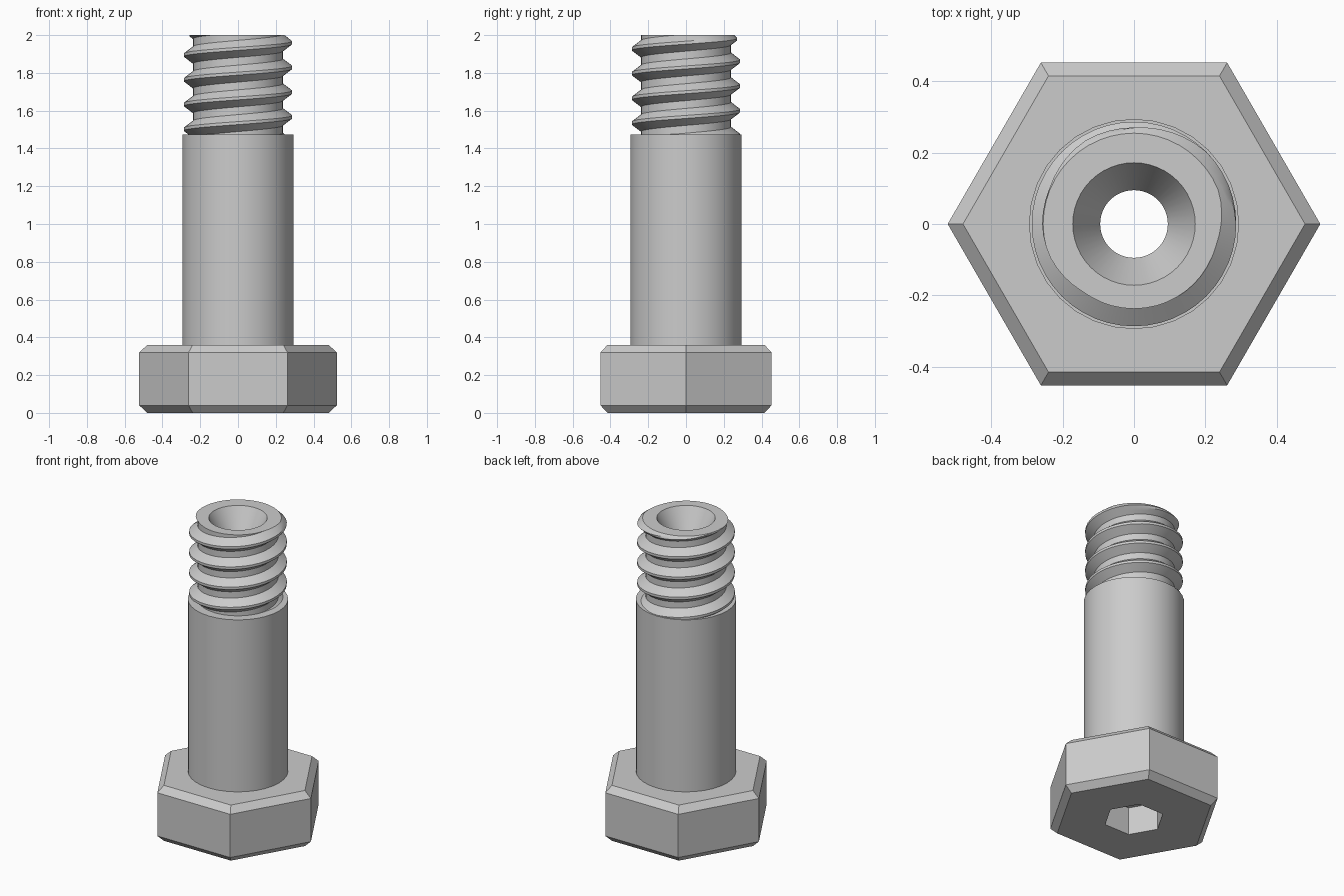
import bpy, bmesh, math

cube = bpy.data.objects.get("Cube")
if cube:
    bpy.data.objects.remove(cube)

# One plain steel colour
steel = bpy.data.materials.new("grey steel")
steel.use_nodes = True
COLOUR = (0.6, 0.6, 0.6, 1)
steel.diffuse_color = COLOUR
steel.node_tree.nodes["Principled BSDF"].inputs["Base Color"].default_value = COLOUR

SIDES = 48
BORE, SINK = 0.095, 0.172
SHOULDER, TOP = 1.475, 2.0


def polar(r, a, z):
    return (r * math.cos(a), r * math.sin(a), z)


def finish(bm, name):
    bmesh.ops.remove_doubles(bm, verts=bm.verts, dist=1e-5)
    mesh = bpy.data.meshes.new(name)
    bm.to_mesh(mesh)
    bm.free()
    mesh.materials.append(steel)
    obj = bpy.data.objects.new(name, mesh)
    bpy.context.collection.objects.link(obj)
    bpy.ops.object.select_all(action='DESELECT')
    obj.select_set(True)
    bpy.context.view_layer.objects.active = obj
    bpy.ops.object.shade_smooth_by_angle(angle=math.radians(25))
    return obj


def lathe(name, profile, sides):
    """Revolve (radius, height) points around the z axis."""
    bm = bmesh.new()
    rings = [[bm.verts.new(polar(r, math.tau * j / sides, z)) for j in range(sides)]
             for r, z in profile]
    for low, high in zip(rings, rings[1:]):
        for j in range(sides):
            k = (j + 1) % sides
            bm.faces.new((low[j], low[k], high[k], high[j]))
    return finish(bm, name)


# Chamfered hexagonal head with a hexagonal socket underneath
lathe("hex_head", [(0.18, 0.18), (0.18, 0), (0.48, 0), (0.523, 0.04),
                   (0.523, 0.32), (0.48, 0.36), (0.25, 0.36)], 6)

# Plain shank with a shoulder below the thread
lathe("shank", [(0.295, 0.34), (0.295, SHOULDER), (0.22, SHOULDER)], 32)

# Countersunk through bore, ending in the socket floor
lathe("bore", [(SINK, TOP), (BORE, 1.86), (BORE, 0.18), (0.2, 0.18)], SIDES)

# Helical thread: trapezoid profile, trimmed flat at both ends
PITCH, START = 0.131, 1.96
CREST, ROOT = 0.287, 0.238
FLAT, FOOT = 0.008, 0.045
OFFSETS = (-FOOT, -0.03, -0.02, -FLAT, FLAT, 0.02, 0.03, FOOT)


def thread_radius(offset, z):
    t = min(max((abs(offset) - FLAT) / (FOOT - FLAT), 0), 1)
    return min(CREST + (ROOT - CREST) * t, 0.255 + TOP - z)  # end chamfer


def thread_column(j, turn_shift=0):
    a = math.tau * j / SIDES
    points = []
    for turn in range(-6 + turn_shift, 4 + turn_shift):
        crest = START + PITCH * (turn + j / SIDES)
        for off in OFFSETS:
            z = min(max(crest + off, SHOULDER), TOP)
            # wrap to the nearest crest after trimming
            rel = (z - crest + PITCH / 2) % PITCH - PITCH / 2
            points.append(polar(thread_radius(rel, z), a, z))
    return points


bm = bmesh.new()
columns = [[bm.verts.new(p) for p in thread_column(j)] for j in range(SIDES + 1)]
for j in range(SIDES):
    left, right = columns[j], columns[j + 1]
    for i in range(len(left) - 1):
        if left[i + 1].co.z - left[i].co.z > 1e-6 or right[i + 1].co.z - right[i].co.z > 1e-6:
            bm.faces.new((left[i], right[i], right[i + 1], left[i + 1]))
    # flat end ring around the countersink
    inner = [bm.verts.new(polar(SINK, math.tau * k / SIDES, TOP)) for k in (j, j + 1)]
    bm.faces.new((left[-1], right[-1], inner[1], inner[0]))
bmesh.ops.delete(bm, geom=[v for v in bm.verts if not v.link_faces], context='VERTS')
finish(bm, "thread")
